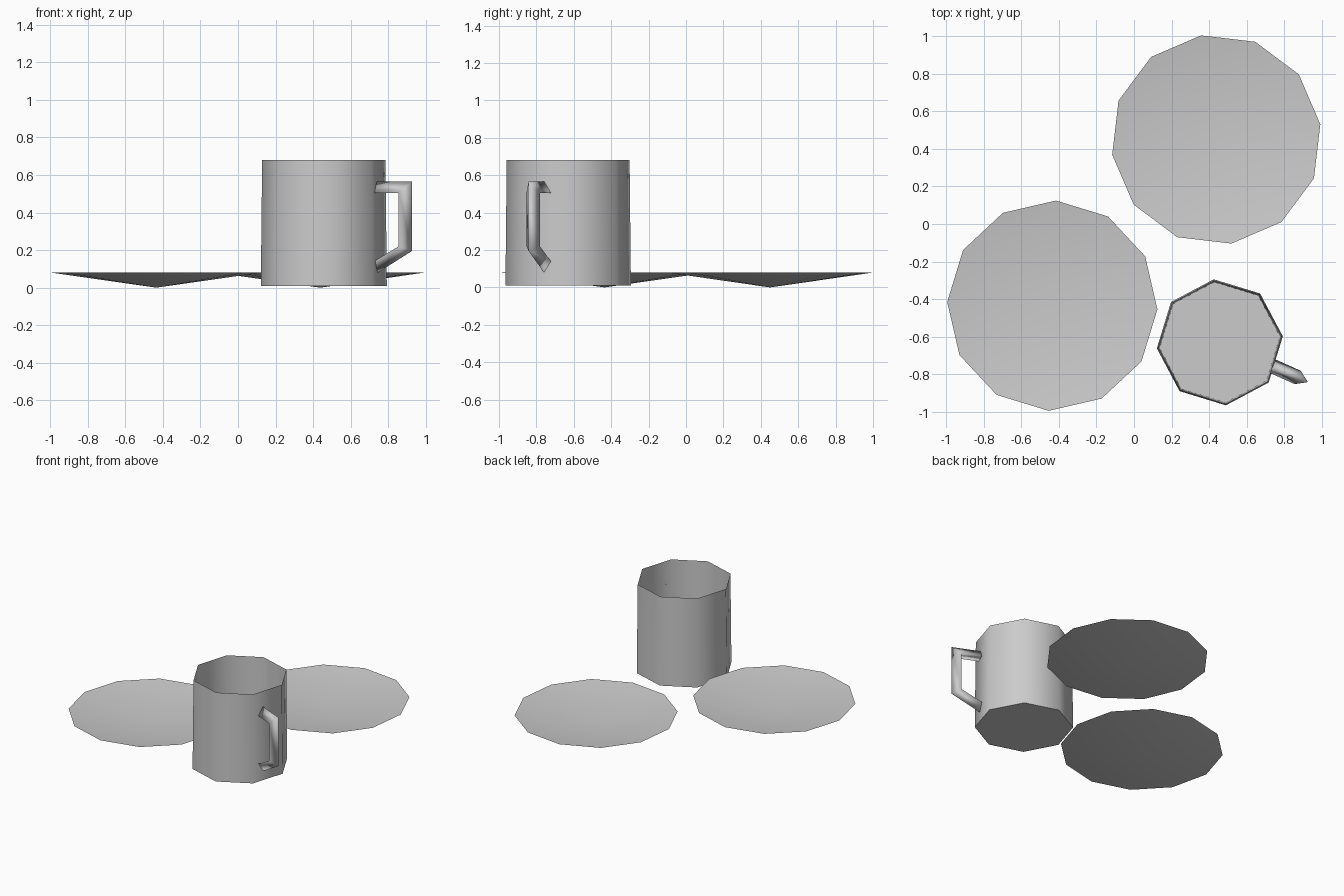
import bpy, bmesh
from math import sin, cos, radians
from mathutils import Vector

cube = bpy.data.objects.get("Cube")
if cube:
    bpy.data.objects.remove(cube, do_unlink=True)

grey = bpy.data.materials.new("plain_grey")
grey.use_nodes = True
colour = (0.6, 0.6, 0.6, 1)
grey.diffuse_color = colour
grey.node_tree.nodes["Principled BSDF"].inputs["Base Color"].default_value = colour


def finish(name, bm, sharp_angle):
    mesh = bpy.data.meshes.new(name)
    bm.to_mesh(mesh)
    bm.free()
    mesh.materials.append(grey)
    ob = bpy.data.objects.new(name, mesh)
    bpy.context.collection.objects.link(ob)
    bpy.ops.object.select_all(action='DESELECT')
    ob.select_set(True)
    bpy.context.view_layer.objects.active = ob
    bpy.ops.object.shade_smooth_by_angle(angle=radians(sharp_angle))
    return ob


def ring(bm, centre, radius, z, sides, turn):
    angles = [radians(turn + 360 * i / sides) for i in range(sides)]
    return [bm.verts.new((centre[0] + radius * cos(a), centre[1] + radius * sin(a), z)) for a in angles]


def bridge(bm, a, b):
    n = len(a)
    for i in range(n):
        j = (i + 1) % n
        bm.faces.new((a[i], a[j], b[j], b[i]))


# Shallow plates: open cones standing on their tips
def plate(name, centre, turn):
    bm = bmesh.new()
    rim = ring(bm, centre, 0.56, 0.08, 12, turn)
    tip = bm.verts.new((*centre, 0))
    for i in range(12):
        bm.faces.new((rim[i], rim[(i + 1) % 12], tip))
    finish(name, bm, 40)


plate("back_plate", (0.438, 0.45), 8.3)
plate("front_plate", (-0.435, -0.435), -2)

# Mug: eight-sided, slightly tapered, with a thin rim and an inner floor
MUG = (0.457, -0.63)
bm = bmesh.new()
profile = [(0.337, 0.01), (0.33, 0.68), (0.322, 0.025)]
rings = [ring(bm, MUG, r, z, 8, 5.5) for r, z in profile]
bridge(bm, rings[0], rings[1])
bridge(bm, rings[1], rings[2])
bm.faces.new(rings[0][::-1])
bm.faces.new(rings[2])
finish("mug_body", bm, 60)

# Handle: triangular bar, ridge outwards, swept along a bent path
out = Vector((cos(radians(-24.3)), sin(radians(-24.3)), 0))
side = Vector((-out.y, out.x, 0))
base = Vector((*MUG, 0))
ridge = [(0.31, 0.565), (0.515, 0.565), (0.515, 0.195), (0.315, 0.08)]
inner = [(0.31, 0.505), (0.455, 0.505), (0.455, 0.22), (0.31, 0.14)]
bm = bmesh.new()
sections = []
for (ro, zo), (ri, zi) in zip(ridge, inner):
    pts = [(ro, 0, zo), (ri, 0.039, zi), (ri, -0.039, zi)]
    sections.append([bm.verts.new(base + out * r + side * s + Vector((0, 0, z))) for r, s, z in pts])
for a, b in zip(sections, sections[1:]):
    bridge(bm, a, b)
bm.faces.new(sections[0])
bm.faces.new(sections[-1])
bmesh.ops.recalc_face_normals(bm, faces=bm.faces)
finish("mug_handle", bm, 130)
